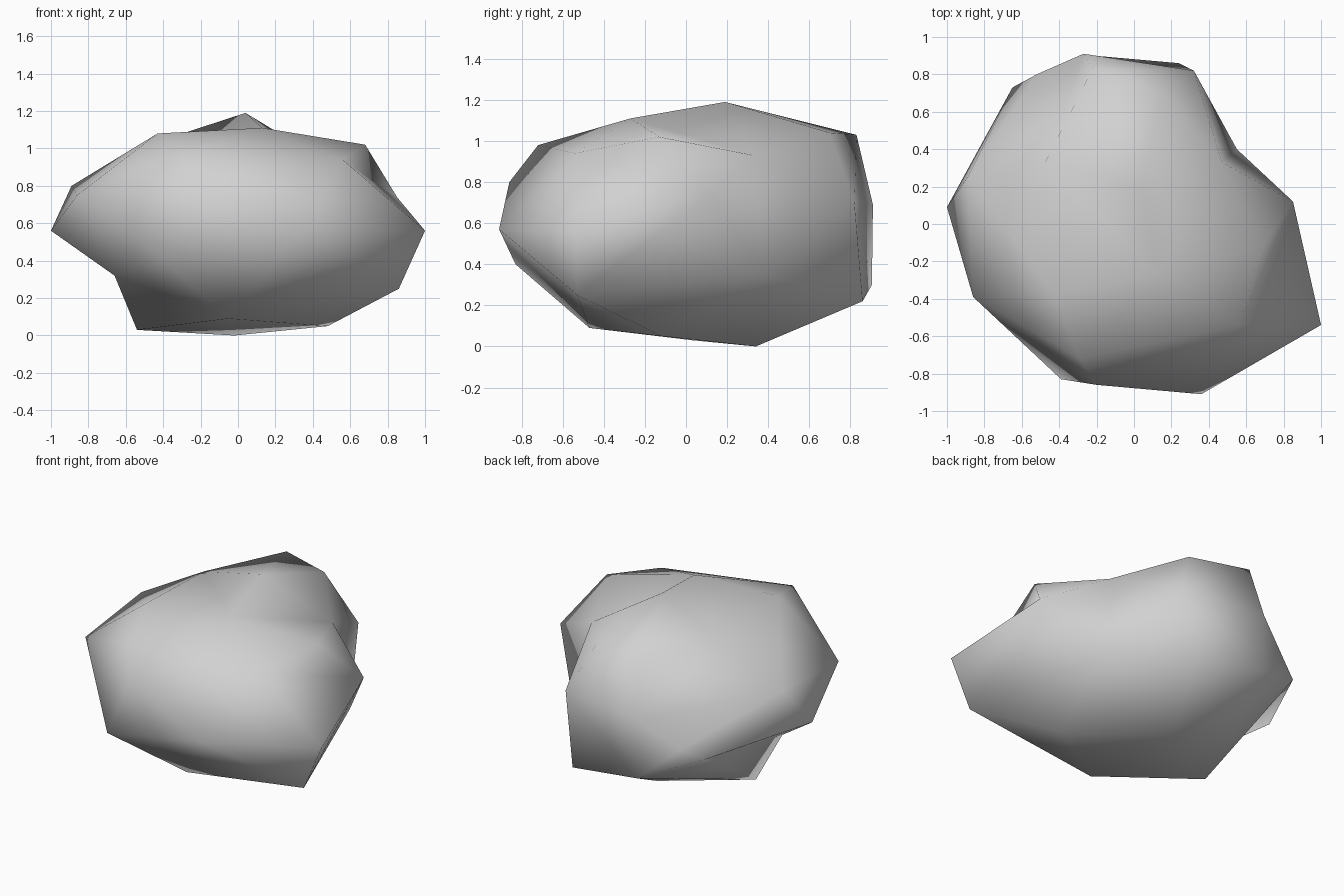
import bpy
import bmesh
from mathutils import Vector

# Remove the default cube only
default_cube = bpy.data.objects.get("Cube")
if default_cube:
    bpy.data.objects.remove(default_cube, do_unlink=True)


def make_material(name, colour):
    """Flat colour for both viewport and render."""
    material = bpy.data.materials.new(name)
    material.use_nodes = True
    material.diffuse_color = colour
    shader = material.node_tree.nodes["Principled BSDF"]
    shader.inputs["Base Color"].default_value = colour
    shader.inputs["Roughness"].default_value = 0.8
    return material


# Corner points of the boulder, region by region
corners = {
    # crown
    "peak": (.04, .19, 1.19), "crown_right": (-.43, -.37, 1.08),
    "crown_dip": (-.48, .32, 1.02), "crown_front": (.13, -.27, 1.11),
    "crown_left": (.68, -.13, 1.02), "crown_back": (.15, .70, 1.04),
    "back_brow": (-.22, .83, 1.03), "left_brow": (.56, -.54, .94),
    "right_brow": (-.29, -.72, .98),
    # front
    "nose": (.36, -.91, .57), "cheek": (-.20, -.86, .80),
    "chin": (-.39, -.83, .40),
    # left shoulder and the hollow behind it
    "left_tip": (1, -.54, .56), "left_back": (.85, .12, .74),
    "left_foot": (.86, -.53, .25), "hollow": (.55, .40, .34),
    "hollow_rim": (.47, .33, .93),
    # back
    "back_left": (.32, .82, .70), "back_left_foot": (.24, .86, .22),
    "back_tip": (-.27, .91, .69), "back_foot": (-.27, .905, .30),
    "back_right": (-.65, .73, .46), "back_ridge": (-.52, .80, .52),
    # right shoulder
    "right_tip": (-1, .09, .56), "right_back": (-.89, .25, .80),
    "right_front": (-.86, -.39, .75), "right_hollow": (-.66, -.08, .32),
    # underside
    "base": (-.02, .34, 0), "base_left": (.48, -.12, .05),
    "base_right": (-.54, .03, .03), "base_front": (-.05, -.47, .09),
}

# Creases that must run between two corners
creases = [
    ("hollow_rim", "peak"), ("hollow_rim", "crown_front"),
    ("hollow_rim", "back_left"), ("hollow_rim", "hollow"),
    ("crown_front", "crown_dip"), ("peak", "crown_dip"),
    ("crown_dip", "back_brow"), ("crown_back", "back_brow"),
    ("crown_right", "right_front"), ("left_brow", "left_back"),
    ("left_brow", "cheek"), ("right_back", "back_ridge"),
    ("right_hollow", "chin"), ("right_hollow", "back_right"),
]


def join_crease(a, b):
    """Turn the edge that separates two corners so that it links them."""
    for face in a.link_faces:
        edge = next(e for e in face.edges if a not in e.verts)
        linked = any(b in other.verts for other in edge.link_faces)
        if linked and b not in face.verts:
            if not any(b in e.verts for e in a.link_edges):
                bmesh.utils.edge_rotate(edge, True)
            return


def build_boulder(name, points, material):
    """Skin the points as a ball, then move every corner to its real place.

    Skinning on a ball keeps the hollows that a direct hull would bridge.
    """
    centre = Vector((0, 0, .58))
    bm = bmesh.new()
    target = bm.verts.layers.float_vector.new("target")
    named = {}
    for label, point in points.items():
        offset = Vector(point) - centre
        offset.z *= 1.5
        named[label] = bm.verts.new(offset.normalized())
        named[label][target] = Vector(point)
    bmesh.ops.convex_hull(bm, input=bm.verts[:])
    for vert in bm.verts:
        vert.co = vert[target]
    for start, end in creases:
        join_crease(named[start], named[end])
    bmesh.ops.recalc_face_normals(bm, faces=bm.faces[:])
    for face in bm.faces:
        face.smooth = True
    bm.verts.layers.float_vector.remove(target)
    mesh = bpy.data.meshes.new(name)
    bm.to_mesh(mesh)
    bm.free()
    mesh.materials.append(material)
    boulder = bpy.data.objects.new(name, mesh)
    bpy.context.collection.objects.link(boulder)
    return boulder


stone_grey = make_material("stone_grey", (.64, .64, .64, 1))
build_boulder("boulder", corners, stone_grey)
